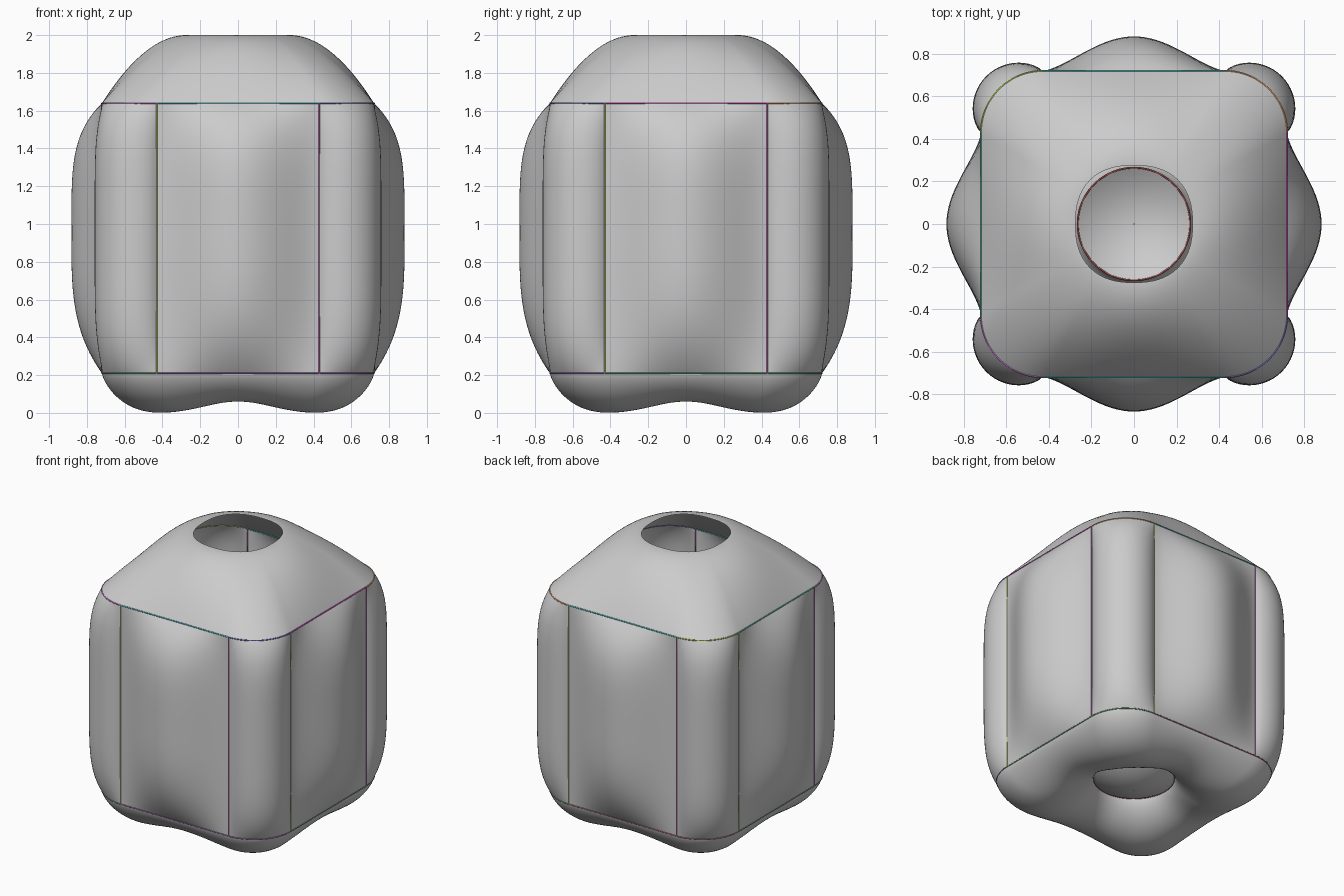
import bpy, bmesh, math
from math import sin, cos, pi, hypot, atan2

if "Cube" in bpy.data.objects:
    bpy.data.objects.remove(bpy.data.objects["Cube"])

A, F, R = 0.43, 0.72, 0.29        # half panel width, seam distance, corner radius
Z0, Z1 = 0.21, 1.64               # lower and upper seam heights
MID, HALF = (Z0 + Z1) / 2, (Z1 - Z0) / 2
NS, NA, NZ = 32, 24, 56           # segments: side, corner arc, height


def rot(p, k):
    x, y, z = p
    for _ in range(k):
        x, y = -y, x
    return (x, y, z)


def grid_object(name, rows, closed=False):
    """Skin a grid of points (rows of equal length) into a smooth sheet."""
    bm = bmesh.new()
    g = [[bm.verts.new(p) for p in row] for row in rows]
    n = len(rows[0])
    for a, b in zip(g, g[1:]):
        for i in range(n if closed else n - 1):
            j = (i + 1) % n
            bm.faces.new((a[i], a[j], b[j], b[i])).smooth = True
    me = bpy.data.meshes.new(name)
    bm.to_mesh(me)
    bm.free()
    ob = bpy.data.objects.new(name, me)
    bpy.context.collection.objects.link(ob)
    return ob


def seam(name, pts, color, cyclic=False):
    """Thin coloured piping along a path."""
    cu = bpy.data.curves.new(name, 'CURVE')
    cu.dimensions = '3D'
    cu.bevel_depth = 0.004
    cu.bevel_resolution = 1
    sp = cu.splines.new('POLY')
    sp.points.add(len(pts) - 1)
    for q, p in zip(sp.points, pts):
        q.co = (*p, 1)
    sp.use_cyclic_u = cyclic
    mat = bpy.data.materials.new(name)
    mat.diffuse_color = (*color, 1)
    mat.use_nodes = True
    mat.node_tree.nodes["Principled BSDF"].inputs["Base Color"].default_value = mat.diffuse_color
    cu.materials.append(mat)
    bpy.context.collection.objects.link(bpy.data.objects.new(name, cu))


def height_swell(z, top_n, low_n):
    w = (z - MID) / HALF
    return max(0, 1 - abs(w) ** (top_n if w > 0 else low_n))


def side_point(s, z):             # front panel, s in 0..1
    x = -A + 2 * A * s
    d = 0.162 * max(0, sin(pi * s)) ** 1.45 * height_swell(z, 4.5, 3.2)
    return (x, -F - d, z)


def corner_point(s, z):           # front right corner lobe
    a = -pi / 2 + s * pi / 2
    r = R + 0.085 * max(0, sin(pi * s)) ** 0.8 * height_swell(z, 6, 5)
    return (A + r * cos(a), -A + r * sin(a), z)


zs = [MID - HALF * cos(pi * i / NZ) for i in range(NZ + 1)]
side_rows = [[side_point(i / NS, z) for i in range(NS + 1)] for z in zs]
corner_rows = [[corner_point(i / NA, z) for i in range(NA + 1)] for z in zs]

# four side panels and four corner lobes
for k in range(4):
    grid_object(f"side_panel_{k}", [[rot(p, k) for p in r] for r in side_rows])
    grid_object(f"corner_panel_{k}", [[rot(p, k) for p in r] for r in corner_rows])

# rounded square seam loop shared by the top and bottom panels
loop = []
for k in range(4):
    quarter = ([side_point(i / NS, Z1) for i in range(NS)] +
               [corner_point(i / NA, Z1) for i in range(NA)])
    loop += [rot(p, k) for p in quarter]


def ring_point(p, f, inner, zfun):
    """Point a fraction f from the inner opening out to the seam loop."""
    t = atan2(p[1], p[0])
    diag = sin(2 * t) ** 2
    r0 = inner(t)
    q = (r0 * cos(t), r0 * sin(t))
    return (q[0] + (p[0] - q[0]) * f, q[1] + (p[1] - q[1]) * f, zfun(f, diag))


def hole(t):
    n = 2.4
    return 0.275 / (abs(cos(t)) ** n + abs(sin(t)) ** n) ** (1 / n)


def top_z(f, diag):
    return 2 - (2 - Z1) * f ** (1.95 - 0.5 * diag)


def bottom_z(f, diag):
    puff = (4 * f * (1 - f)) ** 0.7 if 0 < f < 1 else 0
    return 0.2 + 0.01 * f - (0.145 + 0.059 * diag) * puff


fs = [(1 - cos(pi * i / 36)) / 2 for i in range(37)]
# domed top with an open hole
grid_object("top_panel", [[ring_point(p, f, hole, top_z) for p in loop] for f in reversed(fs)], True)
# puffed base ring with four foot lobes
grid_object("bottom_panel", [[ring_point(p, f, lambda t: 0.265, bottom_z) for p in loop] for f in fs], True)
# centre disc of the base, sagging downwards
disc = [[(0.265 * u * cos(2 * pi * i / 64), 0.265 * u * sin(2 * pi * i / 64), 0.2 - 0.085 * (1 - u * u))
         for i in range(64)] for u in [0.01] + [j / 12 for j in range(1, 13)]]
grid_object("bottom_disc", disc, True)

# coloured seams
side_cols = [(0.1, 0.55, 0.7), (0.75, 0.1, 0.65), (0.1, 0.6, 0.65), (0.1, 0.55, 0.4)]
arc_cols = [(0.2, 0.2, 0.65), (0.8, 0.35, 0.15), (0.45, 0.65, 0.1), (0.65, 0.2, 0.75)]
low_cols = [(0.35, 0.15, 0.45), (0.15, 0.4, 0.2), (0.5, 0.15, 0.2), (0.15, 0.4, 0.25)]
for k in range(4):
    for label, z, c1, c2 in (("upper", Z1, side_cols, arc_cols), ("lower", Z0, low_cols, low_cols)):
        seam(f"{label}_side_seam_{k}", [rot((x, -F, z), k) for x in (-A, A)], c1[k])
        seam(f"{label}_corner_seam_{k}", [rot(corner_point(i / 12, Z1)[:2] + (z,), k) for i in range(13)], c2[k])
    seam(f"upright_seam_left_{k}", [rot((-A, -F, z), k) for z in (Z0, Z1)], (0.5, 0.6, 0.15))
    seam(f"upright_seam_right_{k}", [rot((A, -F, z), k) for z in (Z0, Z1)], (0.55, 0.15, 0.5))
seam("base_disc_seam", [(0.265 * cos(2 * pi * i / 48), 0.265 * sin(2 * pi * i / 48), 0.2) for i in range(48)],
     (0.6, 0.12, 0.12), True)
